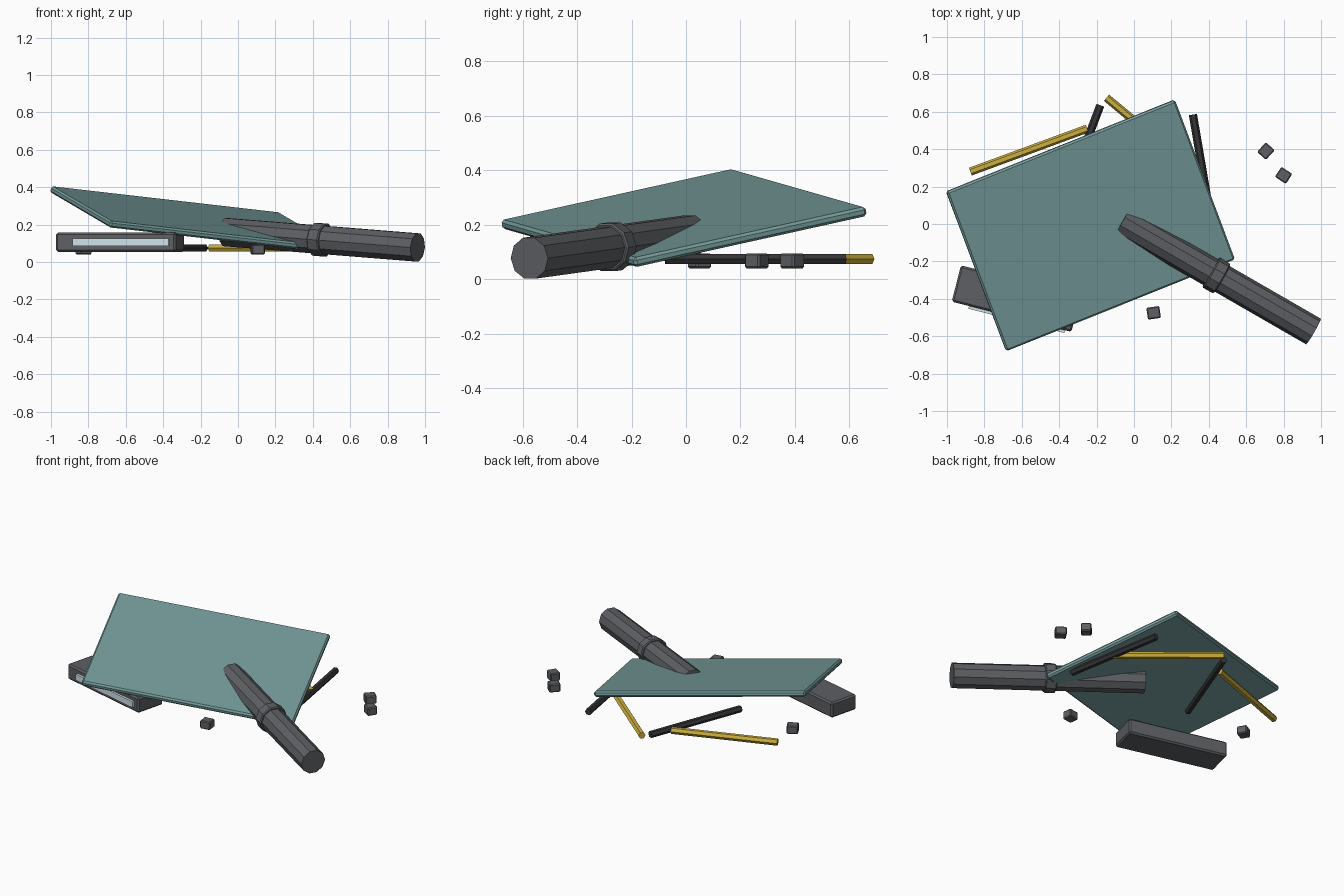
import bpy
from math import radians, pi
from mathutils import Vector, Matrix

if "Cube" in bpy.data.objects:
    bpy.data.objects.remove(bpy.data.objects["Cube"])


def mat(name, r, g, b):
    m = bpy.data.materials.new(name)
    m.diffuse_color = (r, g, b, 1)
    m.use_nodes = True
    m.node_tree.nodes["Principled BSDF"].inputs["Base Color"].default_value = m.diffuse_color
    return m


TEAL = mat("teal", 0.18, 0.33, 0.33)
GREY = mat("dark_grey", 0.11, 0.115, 0.125)
BLACK = mat("black", 0.035, 0.035, 0.038)
YELLOW = mat("yellow", 0.6, 0.43, 0.05)
LIGHT = mat("pale_blue", 0.62, 0.76, 0.82)


def box(name, size, matrix, material, bevel=0.0):
    bpy.ops.mesh.primitive_cube_add(size=1)
    o = bpy.context.object
    o.name = name
    o.data.transform(Matrix.Diagonal((*size, 1)))
    o.matrix_world = matrix
    o.data.materials.append(material)
    if bevel:
        b = o.modifiers.new("bevel", "BEVEL")
        b.width, b.segments = bevel, 1
    return o


def rod(name, a, b, radius, sides, material, bevel=0.0):
    """Prism from a to b with one flat side facing up."""
    a, b = Vector(a), Vector(b)
    axis = (b - a).normalized()
    side = Vector((0, 0, 1)).cross(axis).normalized()
    up = axis.cross(side)
    bpy.ops.mesh.primitive_cylinder_add(vertices=sides, radius=radius, depth=(b - a).length)
    o = bpy.context.object
    o.name = name
    # first vertex lies on local +y, so turn by half a step
    o.data.transform(Matrix.Rotation(pi / sides, 4, "Z"))
    m = Matrix((side, up, axis)).transposed().to_4x4()
    m.translation = (a + b) / 2
    o.matrix_world = m
    o.data.materials.append(material)
    if bevel:
        bv = o.modifiers.new("bevel", "BEVEL")
        bv.width, bv.segments = bevel, 1
        bv.limit_method, bv.angle_limit = "ANGLE", radians(50)
    return o


def placed(x, y, z, degrees):
    return Matrix.Translation((x, y, z)) @ Matrix.Rotation(radians(degrees), 4, "Z")


# Tilted panel
u = Vector((1.22, 0.49, -0.14)).normalized()
v = Vector((-0.33, 0.85, 0.19))
v = (v - u * v.dot(u)).normalized()
n = u.cross(v)
m = Matrix((u, v, n)).transposed().to_4x4()
m.translation = Vector((-0.23, -0.01, 0.243)) - n * 0.018
box("panel", (1.325, 0.93, 0.036), m, TEAL, 0.01)

# Thick pole lying through the panel, with its collar
foot, tip = Vector((0.96, -0.575, 0.078)), Vector((-0.065, 0.016, 0.16))
axis = (tip - foot).normalized()
rod("pole", foot, tip, 0.079, 10, GREY)
ring = foot.lerp(tip, 0.507)
rod("pole_collar", ring - axis * 0.035, ring + axis * 0.035, 0.092, 10, GREY, 0.006)

# Lamp housing with its pale front strip
housing = placed(-0.63, -0.399, 0.106, -14.2)
box("lamp_housing", (0.66, 0.2, 0.102), housing, GREY, 0.01)
box("lamp_strip", (0.53, 0.03, 0.04), housing @ Matrix.Translation((0.03, -0.1, 0)), LIGHT)

# Scattered hexagonal rods
rods = [((-0.875, 0.28), (-0.25, 0.51), YELLOW), ((-0.147, 0.675), (0.368, 0.247), YELLOW),
        ((-0.18, 0.635), (-0.415, 0.016), BLACK), ((0.315, 0.585), (0.428, -0.075), BLACK)]
for i, (a, b, material) in enumerate(rods):
    rod(f"loose_rod_{i + 1}", (*a, 0.075), (*b, 0.075), 0.022, 6, material)

# Small debris blocks
blocks = [(0.705, 0.39, 47), (0.80, 0.26, -33), (0.105, -0.475, 8), (-0.826, 0.05, 30)]
for i, (x, y, angle) in enumerate(blocks):
    box(f"debris_block_{i + 1}", (0.07, 0.064, 0.054), placed(x, y, 0.068, angle), GREY, 0.006)
